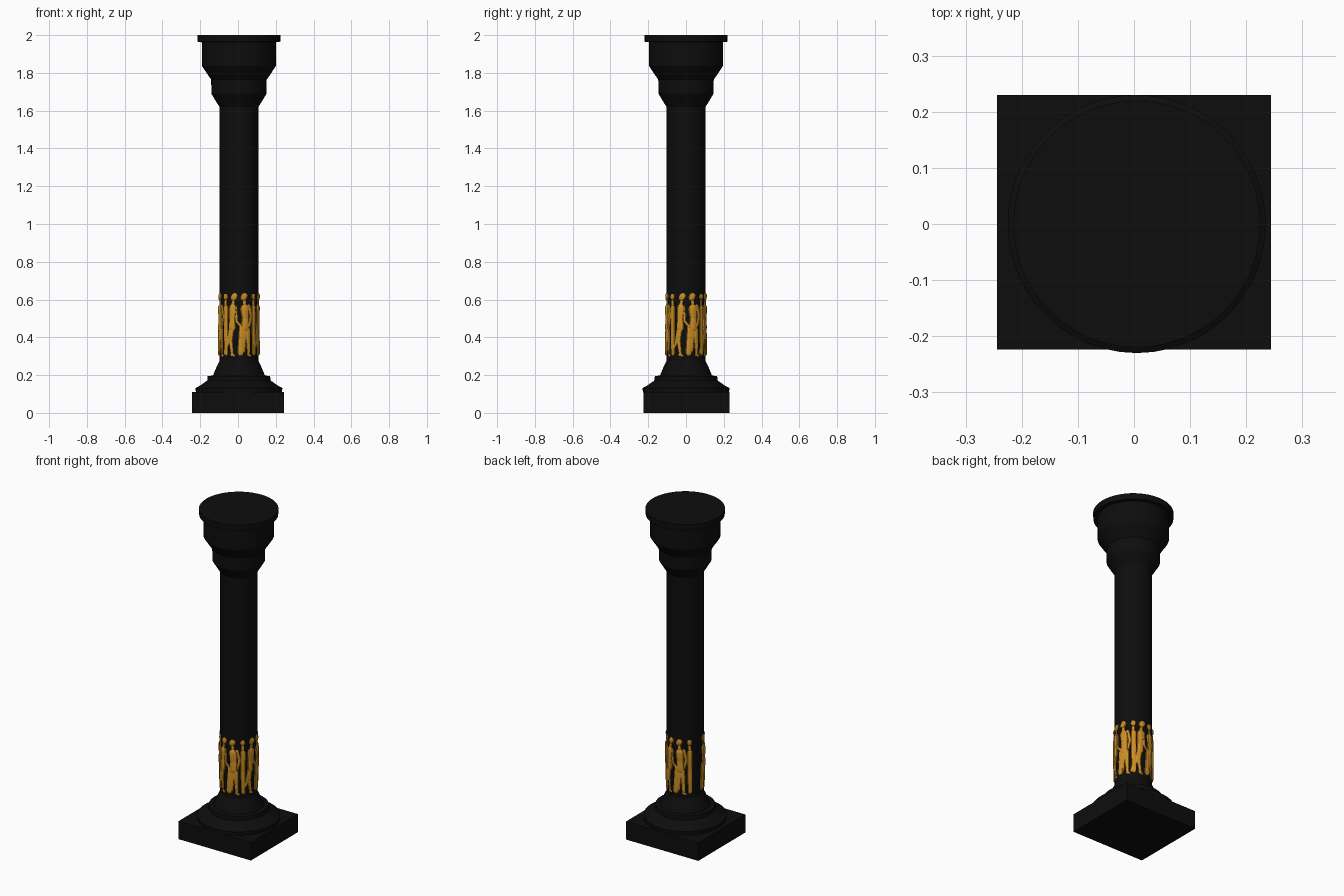
import bpy, bmesh, math
from mathutils import Vector

if "Cube" in bpy.data.objects:
    bpy.data.objects.remove(bpy.data.objects["Cube"])

CX, CY = 0.005, 0.0          # column axis


def material(name, rgb):
    m = bpy.data.materials.new(name)
    m.diffuse_color = (*rgb, 1)
    m.use_nodes = True
    m.node_tree.nodes["Principled BSDF"].inputs["Base Color"].default_value = m.diffuse_color
    return m


BLACK = material("black stone", (0.004, 0.004, 0.004))
GOLD = material("gold", (0.60, 0.27, 0.018))


def finish(bm, name, mat, smooth=True):
    bmesh.ops.recalc_face_normals(bm, faces=bm.faces)
    me = bpy.data.meshes.new(name)
    bm.to_mesh(me)
    bm.free()
    me.materials.append(mat)
    ob = bpy.data.objects.new(name, me)
    bpy.context.collection.objects.link(ob)
    if smooth:
        bpy.ops.object.select_all(action='DESELECT')
        ob.select_set(True)
        bpy.context.view_layer.objects.active = ob
        bpy.ops.object.shade_smooth_by_angle(angle=math.radians(30))
    return ob


def loft(bm, rings):
    """Skin a list of vertex rings and cap both ends."""
    n = len(rings[0])
    for a, b in zip(rings, rings[1:]):
        for i in range(n):
            j = (i + 1) % n
            bm.faces.new((a[i], a[j], b[j], b[i]))
    bm.faces.new(rings[0])
    bm.faces.new(rings[-1])


def lathe(name, profile, n=48):
    bm = bmesh.new()
    loft(bm, [[bm.verts.new((CX + r * math.cos(2 * math.pi * i / n),
                             CY + r * math.sin(2 * math.pi * i / n), z))
               for i in range(n)] for r, z in profile])
    return finish(bm, name, BLACK)


# Square plinth
bm = bmesh.new()
bmesh.ops.create_cube(bm, size=1)
for v in bm.verts:
    v.co = (v.co.x * 0.488, v.co.y * 0.454 + 0.003, (v.co.z + 0.5) * 0.11)
finish(bm, "plinth", BLACK, False)

# Round mouldings, shaft and capital
lathe("base_moulding", [(0.228, 0.108), (0.23, 0.132), (0.205, 0.145), (0.167, 0.172),
                        (0.165, 0.196), (0.138, 0.197), (0.118, 0.245), (0.103, 0.275)])
lathe("shaft", [(0.103, 0.27), (0.103, 1.63)])
lathe("capital", [(0.103, 1.62), (0.122, 1.65), (0.146, 1.69), (0.147, 1.765),
                  (0.165, 1.79), (0.195, 1.836), (0.197, 1.964), (0.219, 1.965), (0.22, 2.0)])

# Relief figures: tapered limbs laid flat, then wrapped around the shaft
R = 0.104


def limb(bm, center, p0, r0, p1, r1, n=10):
    a = Vector((math.radians(p0[0]) * R, p0[1]))
    b = Vector((math.radians(p1[0]) * R, p1[1]))
    d = (b - a).normalized()
    side = Vector((d.y, -d.x))
    stations = [(a - d * r0 * 0.9, r0 * 0.45), (a - d * r0 * 0.5, r0 * 0.87)]
    stations += [(a.lerp(b, t), r0 + (r1 - r0) * t) for t in (0, 0.5, 1)]
    stations += [(b + d * r1 * 0.5, r1 * 0.87), (b + d * r1 * 0.9, r1 * 0.45)]
    rings = []
    for c, r in stations:
        ring = []
        for i in range(n):
            t = 2 * math.pi * i / n
            p = c + side * r * math.cos(t)
            rad = R + 0.45 * r * math.sin(t)
            ang = math.radians(center) + p.x / R
            ring.append(bm.verts.new((CX + rad * math.cos(ang), CY + rad * math.sin(ang), p.y)))
        rings.append(ring)
    loft(bm, rings)


STRIDER = [
    ((-14, .612), .018, (-12, .618), .018),     # head
    ((-15, .59), .009, (-17, .57), .010),       # neck
    ((-17, .555), .021, (-19, .50), .017),      # chest
    ((-19, .50), .017, (-19, .45), .020),       # hips
    ((-21, .45), .016, (-24, .385), .012),      # front thigh
    ((-24, .385), .011, (-19, .315), .008),     # front shin
    ((-20, .308), .008, (-13, .303), .006),     # front foot
    ((-22, .44), .015, (-31, .375), .011),      # back thigh
    ((-31, .375), .010, (-42, .335), .007),     # back shin
    ((-42, .345), .006, (-46, .315), .006),     # back foot
    ((-9, .56), .009, (-6, .485), .007),        # upper arm
    ((-6, .485), .007, (8, .455), .007),        # forearm
]
ROBED = [
    ((15, .612), .018, (17, .618), .018),       # head
    ((17, .59), .009, (18, .57), .010),         # neck
    ((18, .55), .025, (20, .50), .020),         # chest
    ((20, .50), .020, (19, .45), .024),         # hips
    ((9, .455), .014, (6, .32), .018),          # hanging cloth
    ((16, .44), .016, (14, .33), .010),         # inner leg
    ((26, .44), .016, (29, .37), .012),         # outer thigh
    ((29, .37), .011, (30, .315), .008),        # outer shin
    ((29, .307), .007, (35, .303), .007),       # foot
    ((31, .565), .010, (38, .51), .008),        # upper arm
    ((38, .51), .008, (32, .46), .007),         # forearm
]
ATTENDANT = [
    ((48, .612), .014, (48, .618), .014),       # head
    ((48, .59), .008, (48, .57), .009),         # neck
    ((49, .555), .015, (49, .44), .014),        # body
    ((49, .44), .014, (50, .315), .012),        # skirt
]


def figure(name, center, limbs):
    bm = bmesh.new()
    for args in limbs:
        limb(bm, center, *args)
    finish(bm, name, GOLD)


# One group per side; the left side has no striding figure
for side, center in (("front", -91), ("right", 2), ("back", 90), ("left", 180)):
    if side != "left":
        figure(side + "_striding_figure", center, STRIDER)
    figure(side + "_robed_figure", center, ROBED)
    figure(side + "_attendant_figure", center, ATTENDANT)
